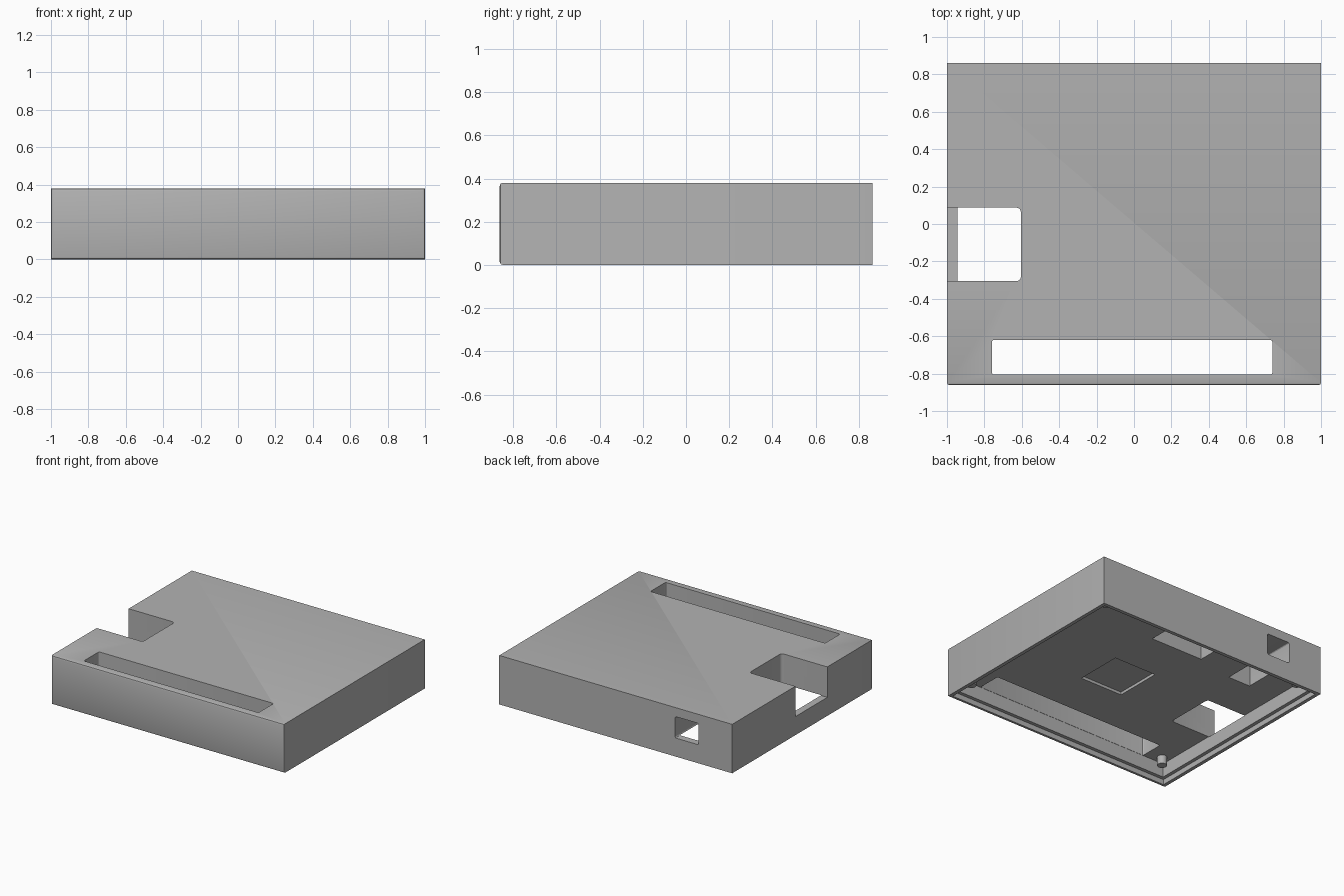
import bpy
import bmesh

cube = bpy.data.objects.get("Cube")
if cube:
    bpy.data.objects.remove(cube, do_unlink=True)

HALF_X, HALF_Y, TOP = 1.0, 0.862, 0.38
FLOOR = 0.147   # underside of the thick top plate
CUT = 0.144     # where openings in the plate begin
OVER = 0.2      # overshoot of cutters past the body

grey = bpy.data.materials.new("plain grey")
grey.use_nodes = True
grey.diffuse_color = (0.45, 0.45, 0.45, 1)
grey.node_tree.nodes["Principled BSDF"].inputs["Base Color"].default_value = grey.diffuse_color


def make_box(name, x, y, z, edge_rule=None, radius=0.0, segments=1):
    """Box between (min, max) ranges, with bevels on the edges picked by a rule."""
    bm = bmesh.new()
    bmesh.ops.create_cube(bm, size=1)
    for v in bm.verts:
        for i, (low, high) in enumerate((x, y, z)):
            v.co[i] = high if v.co[i] > 0 else low
    if edge_rule:
        edges = [e for e in bm.edges if edge_rule(*e.verts)]
        bmesh.ops.bevel(bm, geom=edges, offset=radius, segments=segments,
                        profile=0.5, affect='EDGES')
    mesh = bpy.data.meshes.new(name)
    bm.to_mesh(mesh)
    bm.free()
    mesh.materials.append(grey)
    obj = bpy.data.objects.new(name, mesh)
    bpy.context.collection.objects.link(obj)
    return obj


def on_front(a, b):
    return a.co.y < -HALF_Y + 0.01 and b.co.y < -HALF_Y + 0.01


def upright(a, b):
    return abs(a.co.z - b.co.z) > 0.01


def along_y(a, b):
    return abs(a.co.y - b.co.y) > 0.01


# Outer body, with softened edges around the front face
body = make_box("enclosure_cover", (-HALF_X, HALF_X), (-HALF_Y, HALF_Y), (0, TOP),
                on_front, 0.014, 2)

cutters = [
    # Hollow underside and the stepped lip round its rim
    make_box("cavity_cutter", (-0.945, 0.945), (-0.807, 0.807), (-OVER, FLOOR)),
    make_box("lip_cutter", (-0.972, 0.972), (-0.834, 0.834), (-OVER, 0.04)),
    # Long slot near the front
    make_box("slot_cutter", (-0.76, 0.74), (-0.805, -0.62), (CUT, TOP + OVER),
             upright, 0.012, 3),
    # Notch through the side wall
    make_box("notch_cutter", (-HALF_X - OVER, -0.605), (-0.305, 0.087),
             (CUT, TOP + OVER), upright, 0.022, 4),
    # Channel that leaves through the back wall
    make_box("channel_cutter", (-0.71, -0.51), (0.43, HALF_Y + OVER), (CUT, 0.31),
             along_y, 0.012, 3),
    # Blind pocket in the underside, just short of the back face
    make_box("pocket_cutter", (-0.2, 0.25), (0.5, 0.852), (CUT, 0.31)),
    # Shallow square recess in the underside
    make_box("recess_cutter", (-0.09, 0.275), (-0.25, 0.123), (CUT - 0.04, FLOOR + 0.022)),
]

for cutter in cutters:
    cutter.hide_render = True
    mod = body.modifiers.new(cutter.name, 'BOOLEAN')
    mod.operation = 'DIFFERENCE'
    mod.solver = 'EXACT'
    mod.object = cutter

# Bake the cuts and drop the cutters
bpy.context.view_layer.update()
evaluated = body.evaluated_get(bpy.context.evaluated_depsgraph_get())
cut_mesh = bpy.data.meshes.new_from_object(evaluated)
body.modifiers.clear()
body.data = cut_mesh
for cutter in cutters:
    bpy.data.objects.remove(cutter, do_unlink=True)


def smooth(obj):
    bpy.ops.object.select_all(action='DESELECT')
    obj.select_set(True)
    bpy.context.view_layer.objects.active = obj
    bpy.ops.object.shade_smooth_by_angle()


smooth(body)

# Small locating pegs in the four inner corners
for side_name, sx in (("left", 1), ("right", -1)):
    for end_name, sy in (("front", -1), ("back", 1)):
        bpy.ops.mesh.primitive_cylinder_add(vertices=24, radius=0.035, depth=0.08,
                                            location=(sx * 0.88, sy * 0.74, 0.12))
        peg = bpy.context.object
        peg.name = f"{end_name}_{side_name}_peg"
        peg.data.materials.append(grey)
        smooth(peg)
